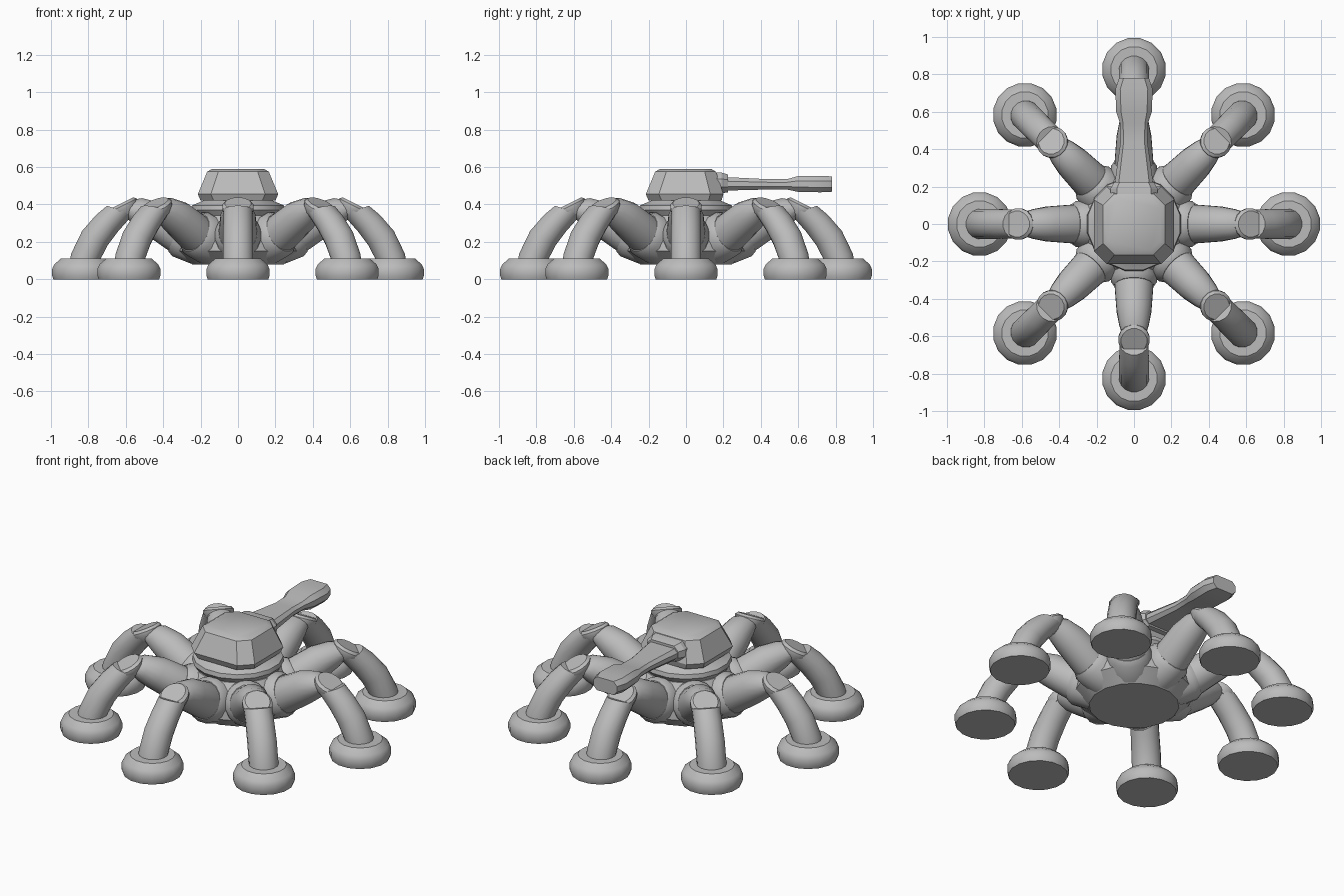
import bpy, bmesh, math
from mathutils import Vector, Matrix

cube = bpy.data.objects.get("Cube")
if cube:
    bpy.data.objects.remove(cube)

grey = bpy.data.materials.new("plain grey")
grey.use_nodes = True
COLOUR = (0.5, 0.5, 0.5, 1)
grey.diffuse_color = COLOUR
grey.node_tree.nodes["Principled BSDF"].inputs["Base Color"].default_value = COLOUR


def finish(name, bm, angle=35):
    bmesh.ops.recalc_face_normals(bm, faces=bm.faces)
    mesh = bpy.data.meshes.new(name)
    bm.to_mesh(mesh)
    bm.free()
    mesh.materials.append(grey)
    ob = bpy.data.objects.new(name, mesh)
    bpy.context.collection.objects.link(ob)
    bpy.ops.object.select_all(action='DESELECT')
    ob.select_set(True)
    bpy.context.view_layer.objects.active = ob
    bpy.ops.object.shade_smooth_by_angle(angle=math.radians(angle))
    return ob


def loft(name, rings, angle=35):
    """Skin equal-length rings of points and cap both ends."""
    bm = bmesh.new()
    loops = [[bm.verts.new(p) for p in ring] for ring in rings]
    n = len(loops[0])
    for a, b in zip(loops, loops[1:]):
        for i in range(n):
            j = (i + 1) % n
            bm.faces.new((a[i], a[j], b[j], b[i]))
    bm.faces.new(loops[0])
    bm.faces.new(loops[-1])
    return finish(name, bm, angle)


def circle(centre, normal, ry, rn, n=16):
    """Ring in the plane of a normal lying in xz; ry is the half width along y."""
    nx, nz = Vector(normal).normalized()
    u = Vector((nz, 0, -nx))
    c = Vector((centre[0], 0, centre[1]))
    return [c + u * rn * math.cos(t) + Vector((0, ry * math.sin(t), 0))
            for t in (2 * math.pi * (i + 0.5) / n for i in range(n))]


def lathe(name, profile, x=0, n=16, angle=35):
    return loft(name, [circle((x, z), (0, 1), r, r, n) for r, z in profile], angle)


def chamfered(hx, y0, y1, z, c):
    """Rectangle with cut corners at height z."""
    return [(hx, y0 + c, z), (hx, y1 - c, z), (hx - c, y1, z), (c - hx, y1, z),
            (-hx, y1 - c, z), (-hx, y0 + c, z), (c - hx, y0, z), (hx - c, y0, z)]


def section(y, hx, z0, z1):
    """Upright barrel cross-section with bevelled upper and lower edges."""
    c = min(hx * 0.3, (z1 - z0) * 0.3)
    return [(hx, y, z0 + c), (hx, y, z1 - c), (hx - c, y, z1), (c - hx, y, z1),
            (-hx, y, z1 - c), (-hx, y, z0 + c), (c - hx, y, z0), (hx - c, y, z0)]


# Hull with a recessed neck and a turret ring
lathe("hull", [(0.25, 0.08), (0.33, 0.15), (0.325, 0.22), (0.24, 0.34)], n=16, angle=25)
lathe("turret_ring", [(0.225, 0.33), (0.255, 0.37), (0.25, 0.395), (0.19, 0.42),
                      (0.17, 0.44)], n=16, angle=25)

# One leg of each part pointing along +x
foot = lathe("foot", [(0.165, 0), (0.172, 0.02), (0.172, 0.055), (0.16, 0.08),
                      (0.125, 0.11)], x=0.825)

hip = loft("hip", [circle((0.2, 0.2), (0.9, 0.4), 0.125, 0.13),
                   circle((0.3, 0.24), (0.9, 0.4), 0.125, 0.13),
                   circle((0.33, 0.25), (0.9, 0.4), 0.105, 0.11)])

thigh = loft("upper_leg", [circle((0.22, 0.18), (0.8, 0.5), 0.1, 0.1),
                           circle((0.33, 0.25), (0.8, 0.5), 0.105, 0.105),
                           circle((0.46, 0.33), (0.8, 0.5), 0.095, 0.095),
                           circle((0.54, 0.365), (0.9, 0.35), 0.08, 0.075),
                           circle((0.6, 0.38), (1, 0.1), 0.06, 0.04)])

shin = loft("lower_leg", [circle((0.825, 0.08), (0, 1), 0.082, 0.08),
                          circle((0.815, 0.12), (-0.25, 1), 0.082, 0.08),
                          circle((0.765, 0.22), (-0.5, 0.9), 0.082, 0.08),
                          circle((0.7, 0.3), (-0.6, 0.8), 0.08, 0.075),
                          circle((0.63, 0.37), (-0.3, 0.9), 0.08, 0.075)])

knee = loft("knee_cap", [circle((0.6, 0.345), (0.45, 0.9), 0.065, 0.07),
                         circle((0.615, 0.375), (0.45, 0.9), 0.085, 0.09),
                         circle((0.62, 0.392), (0.45, 0.9), 0.085, 0.09),
                         circle((0.625, 0.405), (0.45, 0.9), 0.07, 0.075)])

# Repeat the leg around the hull
for part in (foot, hip, thigh, shin, knee):
    for i in range(1, 8):
        copy = bpy.data.objects.new(f"{part.name}_{i + 1}", part.data)
        copy.matrix_world = Matrix.Rotation(i * math.pi / 4, 4, 'Z')
        bpy.context.collection.objects.link(copy)

# Turret with cut corners and sloping sides
loft("turret", [chamfered(0.2, -0.2, 0.19, 0.42, 0.07),
                chamfered(0.215, -0.215, 0.2, 0.455, 0.07),
                chamfered(0.165, -0.165, 0.16, 0.575, 0.06),
                chamfered(0.14, -0.14, 0.135, 0.59, 0.05)], 30)

# Gun mantlet and flared barrel pointing to the back
loft("mantlet", [section(0.1, 0.125, 0.455, 0.575), section(0.19, 0.125, 0.46, 0.57),
                 section(0.225, 0.105, 0.465, 0.56)], 25)
loft("barrel", [section(0.2, 0.1, 0.475, 0.545), section(0.24, 0.1, 0.475, 0.545),
                section(0.44, 0.072, 0.48, 0.535), section(0.54, 0.075, 0.48, 0.535),
                section(0.6, 0.095, 0.467, 0.552), section(0.72, 0.1, 0.465, 0.553),
                section(0.78, 0.08, 0.468, 0.55)], 25)
